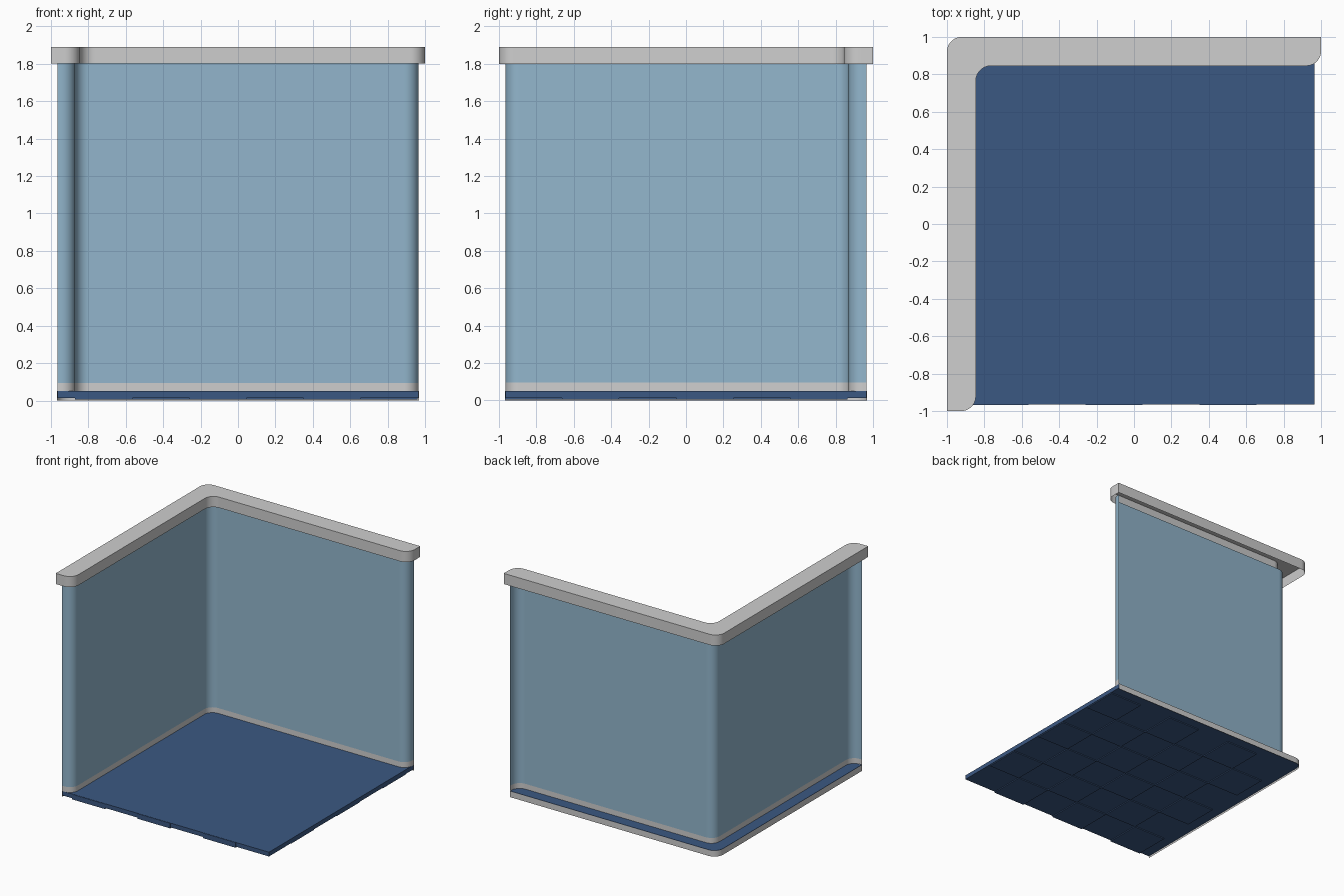
import bpy, bmesh, math

if "Cube" in bpy.data.objects:
    bpy.data.objects.remove(bpy.data.objects["Cube"], do_unlink=True)


def material(name, r, g, b):
    m = bpy.data.materials.new(name)
    m.use_nodes = True
    m.diffuse_color = (r, g, b, 1)
    m.node_tree.nodes["Principled BSDF"].inputs["Base Color"].default_value = (r, g, b, 1)
    return m


grey = material("trim grey", 0.62, 0.62, 0.62)
light_blue = material("wall blue", 0.29, 0.47, 0.61)
navy = material("floor blue", 0.044, 0.098, 0.225)


def arc(cx, cy, r, start, end, steps=10):
    """Points along a quarter circle, angles in degrees."""
    return [(cx + r * math.cos(math.radians(start + (end - start) * k / steps)),
             cy + r * math.sin(math.radians(start + (end - start) * k / steps)))
            for k in range(steps + 1)]


def inner_path(o, i, r):
    """Room side of the L: rounded ends and a rounded inside corner."""
    return ([(-o, -o)] + arc(-i - r, -o + r, r, -90, 0)
            + arc(-i + r, i - r, r, 180, 90)
            + arc(o - r, i + r, r, -90, 0) + [(o, o)])


def outer_path(o, r):
    """Outside of the L, with a rounded corner."""
    return [(o, o)] + arc(-o + r, o - r, r, 90, 180) + [(-o, -o)]


def build(name, mat, path, z0, z1, closed=False, top=False, bottom=False):
    """Upright sheet along a path, with optional top and bottom faces."""
    bm = bmesh.new()
    low = [bm.verts.new((x, y, z0)) for x, y in path]
    high = [bm.verts.new((x, y, z1)) for x, y in path]
    n = len(path)
    for k in range(n if closed else n - 1):
        j = (k + 1) % n
        bm.faces.new((low[k], low[j], high[j], high[k]))
    if top:
        bm.faces.new(high)
    if bottom:
        bm.faces.new(low[::-1])
    bmesh.ops.remove_doubles(bm, verts=bm.verts, dist=0.0001)
    if closed:
        bmesh.ops.recalc_face_normals(bm, faces=bm.faces)
    mesh = bpy.data.meshes.new(name)
    bm.to_mesh(mesh)
    bm.free()
    mesh.materials.append(mat)
    obj = bpy.data.objects.new(name, mesh)
    bpy.context.collection.objects.link(obj)
    bpy.ops.object.select_all(action="DESELECT")
    obj.select_set(True)
    bpy.context.view_layer.objects.active = obj
    bpy.ops.object.shade_smooth_by_angle(angle=math.radians(40))
    return obj


# Walls and skirting: thin sheets facing the room
wall_path = inner_path(0.965, 0.87, 0.075)
build("walls", light_blue, wall_path, 0.095, 1.81)
build("skirting", grey, wall_path, 0.05, 0.095)

# Outer kerb around the back of the floor
build("outer_kerb", grey, outer_path(0.967, 0.08), 0, 0.05)

# Wall cap: a lid with a rim, open underneath
cap_path = inner_path(1.0, 0.845, 0.08) + outer_path(1.0, 0.08)[1:-1]
build("wall_cap", grey, cap_path, 1.80, 1.89, closed=True, top=True)

# Floor slab with one rounded corner
slab_path = outer_path(0.964, 0.08) + [(0.964, -0.964)]
build("floor_slab", navy, slab_path, 0.014, 0.05, closed=True, top=True, bottom=True)

# Checkered tiles set slightly below the slab
size = 1.83 / 6
for col in range(6):
    for row in range(6):
        if (col + row) % 2 == 0:
            x, y = -0.87 + col * size, -0.967 + row * size
            tile = [(x, y), (x + size, y), (x + size, y + size), (x, y + size)]
            build("floor_tile", navy, tile, 0.006, 0.048, closed=True, top=True, bottom=True)
